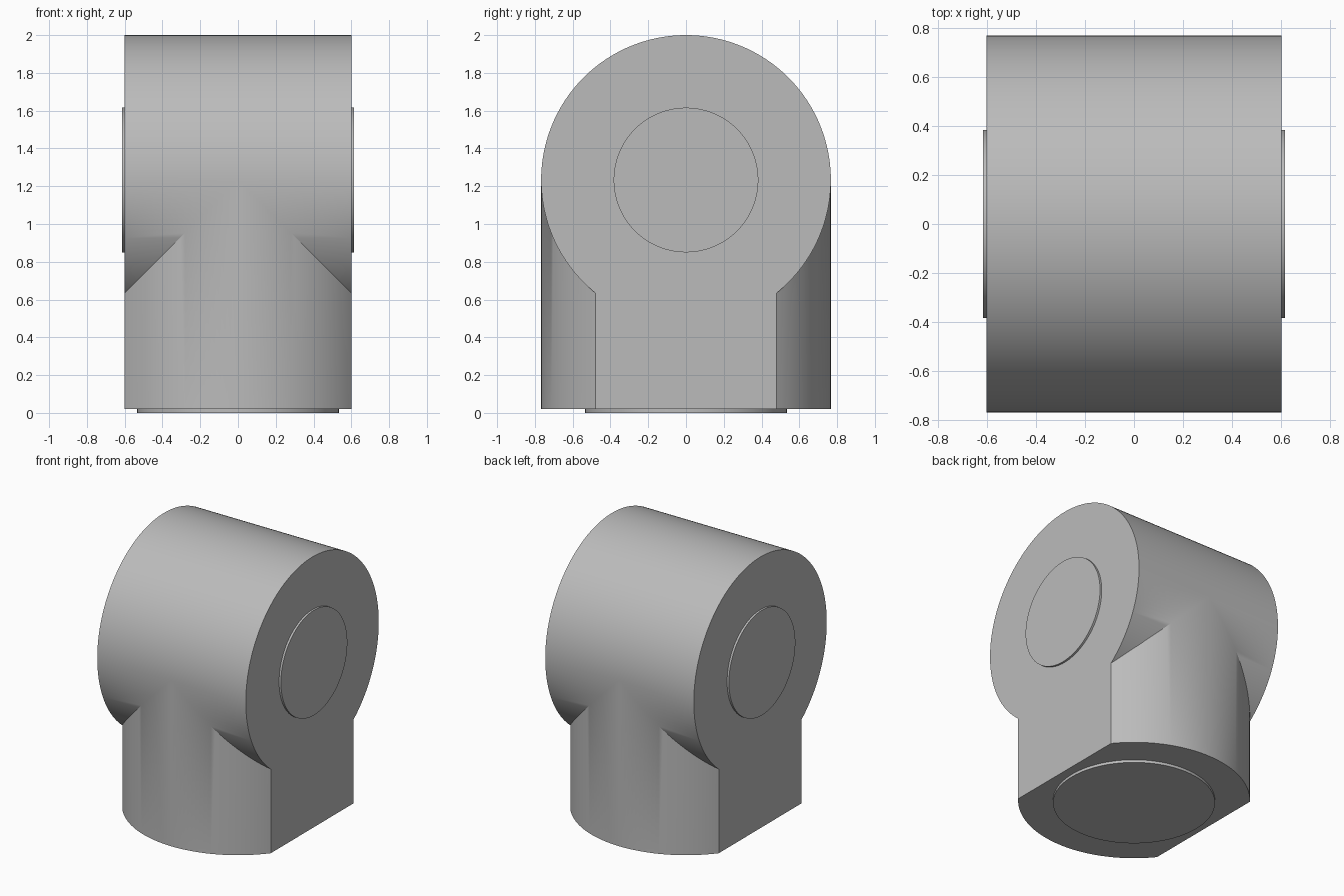
import bpy, bmesh
from math import sin, cos, asin, pi, radians

if "Cube" in bpy.data.objects:
    bpy.data.objects.remove(bpy.data.objects["Cube"])

R, HALF, BASE = 0.767, 0.6, 0.02   # tube radius, half width, underside height
C = 2 - R                          # height of the barrel axis

grey = bpy.data.materials.new("plain grey")
grey.use_nodes = True
colour = (0.5, 0.5, 0.5, 1)
grey.diffuse_color = colour
grey.node_tree.nodes["Principled BSDF"].inputs["Base Color"].default_value = colour


def finish(obj):
    obj.data.materials.append(grey)
    bpy.ops.object.select_all(action='DESELECT')
    bpy.context.view_layer.objects.active = obj
    obj.select_set(True)
    bpy.ops.object.shade_smooth_by_angle(angle=radians(30))


# Tee body: a barrel along x joined by an upright stem of the same radius
bm = bmesh.new()


def face(points):
    bm.faces.new([bm.verts.new(p) for p in points])


limit = asin(HALF / R)             # where the seam reaches the flat sides
low = [limit * i / 24 for i in range(25)]
arch = [pi * i / 80 for i in range(81)]

for sx in (-1, 1):
    edge = sx * HALF
    # upper half of the barrel
    for a, b in zip(arch, arch[1:]):
        (ya, za), (yb, zb) = [(R * cos(t), C + R * sin(t)) for t in (a, b)]
        face([(0, ya, za), (edge, ya, za), (edge, yb, zb), (0, yb, zb)])
    for sy in (-1, 1):
        for a, b in zip(low, low[1:]):
            (ha, ya), (hb, yb) = [(R * sin(t), sy * R * cos(t)) for t in (a, b)]
            # stem wall up to the seam
            face([(sx * ha, ya, BASE), (sx * hb, yb, BASE),
                  (sx * hb, yb, C - hb), (sx * ha, ya, C - ha)])
            # barrel underside outward from the seam
            strip = [(sx * ha, ya, C - ha), (edge, ya, C - ha), (edge, yb, C - hb)]
            if b != limit:
                strip.append((sx * hb, yb, C - hb))
            face(strip)
    # flat keyhole side
    outline = [(edge, R * cos(t), C + R * sin(t)) for t in arch]
    outline += [(edge, -R * cos(t), C - R * sin(t)) for t in low[1:]]
    foot = R * cos(limit)
    outline += [(edge, -foot, BASE), (edge, foot, BASE)]
    outline += [(edge, R * cos(t), C - R * sin(t)) for t in reversed(low[1:])]
    face(outline)

# underside of the stem
front = [(R * sin(t), -R * cos(t), BASE) for t in [-t for t in reversed(low)] + low[1:]]
face(front + [(-x, -y, z) for x, y, z in front])

bmesh.ops.remove_doubles(bm, verts=bm.verts, dist=0.0001)
bmesh.ops.recalc_face_normals(bm, faces=bm.faces)
mesh = bpy.data.meshes.new("tee_body")
bm.to_mesh(mesh)
bm.free()
body = bpy.data.objects.new("tee_body", mesh)
bpy.context.collection.objects.link(body)
finish(body)


# Thin round pads on both sides and underneath
def pad(name, radius, depth, location, rotation=(0, 0, 0)):
    bpy.ops.mesh.primitive_cylinder_add(vertices=96, radius=radius, depth=depth,
                                        location=location, rotation=rotation)
    bpy.context.object.name = name
    finish(bpy.context.object)


for name, sx in (("left_pad", 1), ("right_pad", -1)):
    pad(name, 0.383, 0.03, (sx * HALF, 0, C), (0, pi / 2, 0))
pad("bottom_pad", 0.536, 0.04, (0, 0, BASE))
